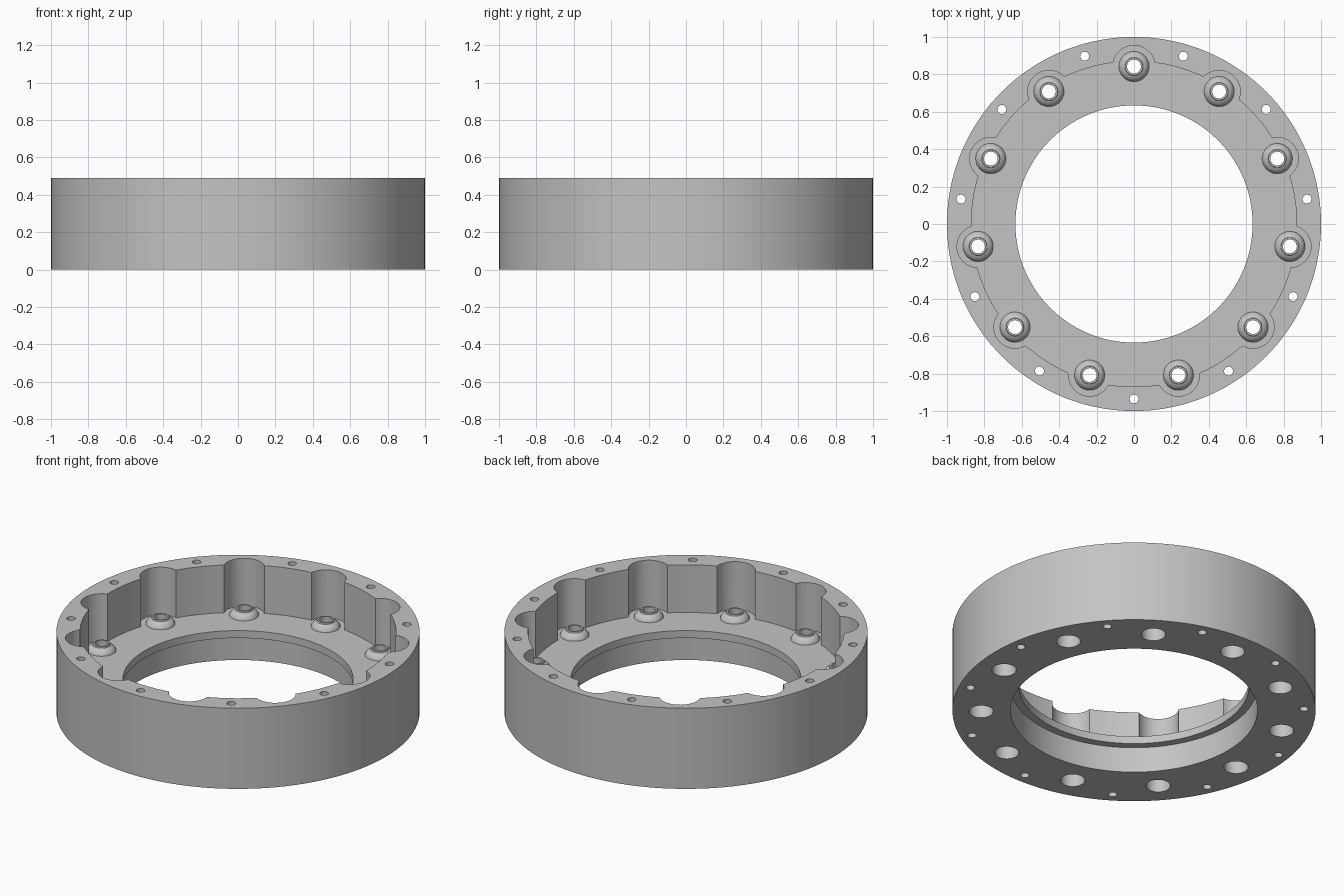
import bpy, bmesh, math
from mathutils import Matrix

cube = bpy.data.objects.get("Cube")
if cube:
    bpy.data.objects.remove(cube, do_unlink=True)

COUNT = 11
HEIGHT = 0.49
FLOOR = 0.20
BOLT_CIRCLE = 0.842
RIM_CIRCLE = 0.935

grey = bpy.data.materials.new("machined grey")
grey.use_nodes = True
colour = (0.55, 0.55, 0.55, 1)
grey.diffuse_color = colour
grey.node_tree.nodes["Principled BSDF"].inputs["Base Color"].default_value = colour


def add_lathe(bm, profile, segments, centre=(0, 0), closed=True):
    """Spin an (r, z) profile around a vertical axis through centre."""
    rings = []
    for r, z in profile:
        ring = []
        for i in range(segments):
            a = math.tau * i / segments
            ring.append(bm.verts.new((centre[0] + r * math.cos(a),
                                      centre[1] + r * math.sin(a), z)))
        rings.append(ring)
    pairs = list(zip(rings, rings[1:]))
    if closed:
        pairs.append((rings[-1], rings[0]))
    else:
        bm.faces.new(rings[0])
        bm.faces.new(rings[-1])
    for low, high in pairs:
        for i in range(segments):
            j = (i + 1) % segments
            bm.faces.new((low[i], low[j], high[j], high[i]))


def finish(bm, name):
    bmesh.ops.recalc_face_normals(bm, faces=bm.faces)
    mesh = bpy.data.meshes.new(name)
    bm.to_mesh(mesh)
    bm.free()
    mesh.materials.append(grey)
    obj = bpy.data.objects.new(name, mesh)
    bpy.context.collection.objects.link(obj)
    return obj


def smooth(obj):
    bpy.ops.object.select_all(action='DESELECT')
    obj.select_set(True)
    bpy.context.view_layer.objects.active = obj
    bpy.ops.object.shade_smooth_by_angle(angle=math.radians(30))


def around(radius, start):
    for k in range(COUNT):
        a = start + math.tau * k / COUNT
        yield radius * math.cos(a), radius * math.sin(a)


# Housing ring: outer wall, recessed floor, thin lip, wider bore underneath
bm = bmesh.new()
add_lathe(bm, [(1, 0), (1, HEIGHT), (0.87, HEIGHT), (0.87, FLOOR),
               (0.634, FLOOR), (0.634, 0.155), (0.68, 0.155), (0.68, 0)], 144)
housing = finish(bm, "housing_ring")

# Cutter: stepped bolt bores with wall scallops, and the rim holes between them
bm = bmesh.new()
for c in around(BOLT_CIRCLE, math.pi / 2):
    add_lathe(bm, [(0.067, -0.1), (0.067, 0.15), (0.037, 0.15), (0.037, FLOOR),
                   (0.113, FLOOR), (0.113, 0.6)], 40, c, closed=False)
for c in around(RIM_CIRCLE, -math.pi / 2):
    add_lathe(bm, [(0.024, -0.1), (0.024, 0.6)], 24, c, closed=False)
cutter = finish(bm, "hole_cutter")
cutter.hide_render = True

cut = housing.modifiers.new("holes", 'BOOLEAN')
cut.operation = 'DIFFERENCE'
cut.solver = 'EXACT'
cut.object = cutter
bpy.context.view_layer.update()
graph = bpy.context.evaluated_depsgraph_get()
result = bpy.data.meshes.new_from_object(housing.evaluated_get(graph))
housing.modifiers.clear()
housing.data = result
bpy.data.objects.remove(cutter, do_unlink=True)
smooth(housing)

# Domed bosses around each bolt hole
for n, c in enumerate(around(BOLT_CIRCLE, math.pi / 2), 1):
    bm = bmesh.new()
    add_lathe(bm, [(0.037, FLOOR), (0.081, FLOOR), (0.079, FLOOR + 0.008),
                   (0.071, FLOOR + 0.02), (0.06, FLOOR + 0.029),
                   (0.049, FLOOR + 0.034), (0.047, FLOOR + 0.042),
                   (0.037, FLOOR + 0.042)], 32)
    bmesh.ops.transform(bm, matrix=Matrix.Translation((c[0], c[1], 0)), verts=bm.verts)
    smooth(finish(bm, f"bolt_boss_{n}"))
